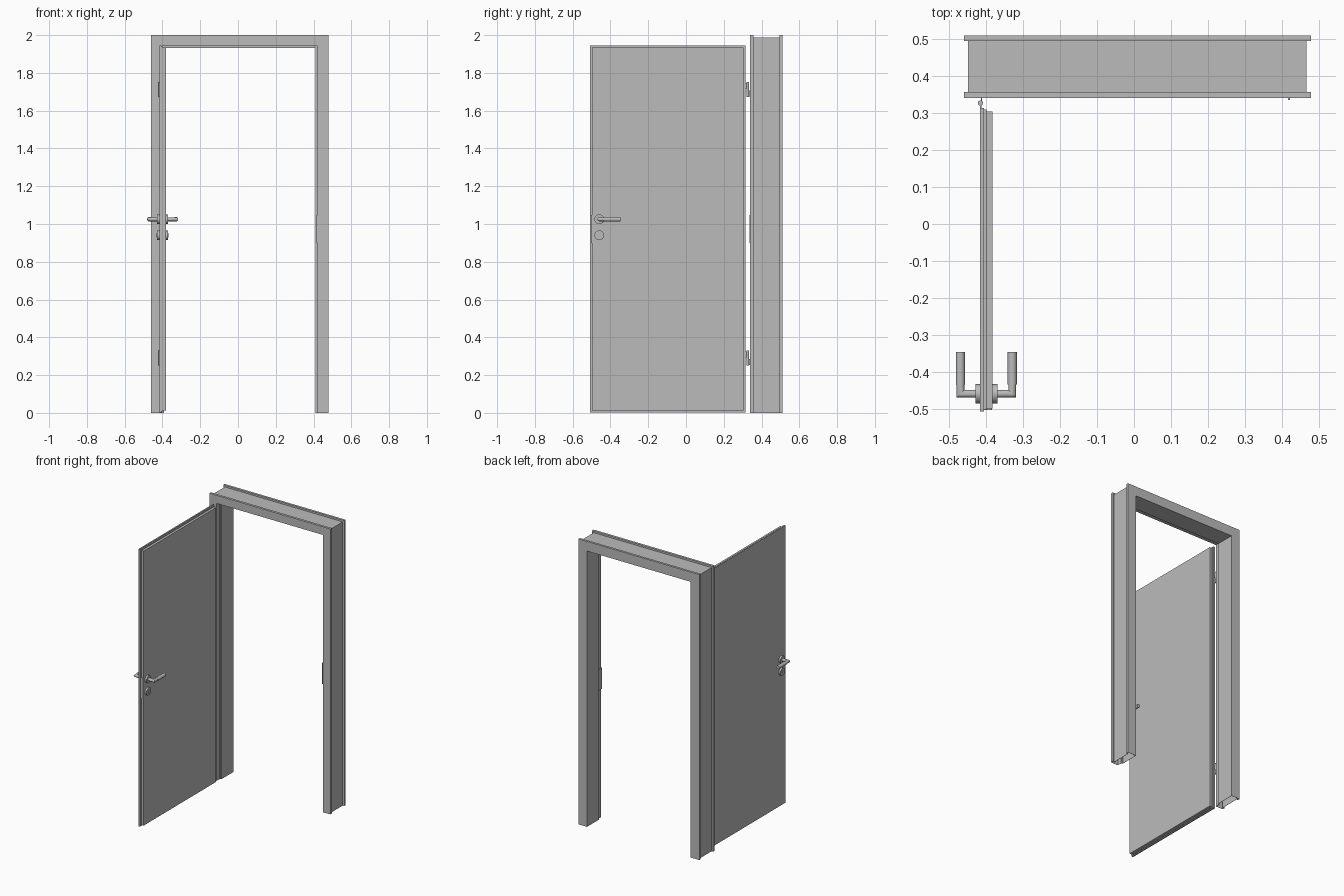
import bpy, bmesh
from math import radians, pi, sin, cos
from mathutils import Vector

cube = bpy.data.objects.get("Cube")
if cube:
    bpy.data.objects.remove(cube, do_unlink=True)

grey = bpy.data.materials.new("plain grey")
grey.use_nodes = True
colour = (0.5, 0.5, 0.5, 1)
grey.diffuse_color = colour
grey.node_tree.nodes["Principled BSDF"].inputs["Base Color"].default_value = colour


def finish(name, bm, smooth=False):
    bmesh.ops.recalc_face_normals(bm, faces=bm.faces)
    mesh = bpy.data.meshes.new(name)
    bm.to_mesh(mesh)
    bm.free()
    mesh.materials.append(grey)
    ob = bpy.data.objects.new(name, mesh)
    bpy.context.collection.objects.link(ob)
    if smooth:
        bpy.ops.object.select_all(action='DESELECT')
        ob.select_set(True)
        bpy.context.view_layer.objects.active = ob
        bpy.ops.object.shade_smooth_by_angle(angle=radians(35))
    return ob


def box(name, x, y, z):
    bm = bmesh.new()
    bmesh.ops.create_cube(bm, size=1)
    for v in bm.verts:
        v.co = [lo + (c + 0.5) * (hi - lo) for c, (lo, hi) in zip(v.co, (x, y, z))]
    return finish(name, bm)


def rod(name, start, end, radius, sides=24):
    start, end = Vector(start), Vector(end)
    axis = end - start
    bm = bmesh.new()
    bmesh.ops.create_cone(bm, cap_ends=True, segments=sides, radius1=radius,
                          radius2=radius, depth=axis.length)
    turn = axis.to_track_quat('Z', 'Y').to_matrix()
    for v in bm.verts:
        v.co = turn @ v.co + (start + end) / 2
    return finish(name, bm, True)


# Hollow door frame: one section swept up, across and down with mitred corners
LEFT, RIGHT, TOP = -0.46, 0.478, 2.0
section = [(0, 0.34), (0.057, 0.34), (0.057, 0.372), (0.063, 0.372), (0.063, 0.378),
           (0.068, 0.378), (0.068, 0.51), (0, 0.51), (0, 0.494), (0.012, 0.494),
           (0.012, 0.357), (0, 0.357)]
bm = bmesh.new()
rings = [[], [], [], []]
for d, y in section:
    path = ((LEFT + d, 0), (LEFT + d, TOP - d), (RIGHT - d, TOP - d), (RIGHT - d, 0))
    for ring, (x, z) in zip(rings, path):
        ring.append(bm.verts.new((x, y, z)))
for a, b in zip(rings, rings[1:]):
    for i in range(len(section)):
        j = (i + 1) % len(section)
        bm.faces.new((a[i], a[j], b[j], b[i]))
frame = finish("door_frame", bm)
sheet = frame.modifiers.new("sheet", 'SOLIDIFY')
sheet.thickness = 0.002
sheet.offset = -1

# Strike plate on the frame
box("strike_plate", (0.416, 0.422), (0.335, 0.371), (0.9, 1.047))

# Rebated door leaf, standing open
box("door_lip", (-0.416, -0.406), (-0.507, 0.314), (0.002, 1.945))
box("door_rebate", (-0.406, -0.399), (-0.502, 0.309), (0.007, 1.940))
box("door_body", (-0.399, -0.382), (-0.498, 0.304), (0.012, 1.935))
box("lock_plate", (-0.404, -0.384), (-0.503, -0.497), (0.9, 1.047))

# Hinges
for label, low in (("upper", 1.672), ("lower", 0.25)):
    rod(label + "_hinge_pin", (-0.415, 0.327, low), (-0.415, 0.327, low + 0.079), 0.007, 16)
    box(label + "_hinge_frame_leaf", (-0.414, -0.411), (0.327, 0.342), (low + 0.004, low + 0.036))
    box(label + "_hinge_door_leaf", (-0.416, -0.412), (0.308, 0.327), (low + 0.042, low + 0.075))

# Lever handles, rosettes and lock escutcheons on both faces
HY, HZ, LOCK_Z = -0.459, 1.025, 0.94
MID = -0.399


def lever(name, side):
    """L-shaped lever with a mitred bend and a thicker round grip."""
    x_out = MID + side * 0.07
    r, n = 0.0105, 20
    bm = bmesh.new()
    loops = [[], [], []]
    for i in range(n):
        u, w = r * cos(2 * pi * i / n), r * sin(2 * pi * i / n)
        loops[0].append(bm.verts.new((MID + side * 0.02, HY + u, HZ + w)))
        loops[1].append(bm.verts.new((x_out - side * u, HY + u, HZ + w)))
        loops[2].append(bm.verts.new((x_out - side * u, -0.43, HZ + w)))
    for a, b in zip(loops, loops[1:]):
        for i in range(n):
            j = (i + 1) % n
            bm.faces.new((a[i], a[j], b[j], b[i]))
    finish(name + "_lever_neck", bm, True)
    rod(name + "_lever_grip", (x_out, -0.434, HZ), (x_out, -0.346, HZ), 0.0123)


for name, side in (("outer", -1), ("inner", 1)):
    lever(name, side)
    face = MID + side * 0.014
    rim = MID + side * 0.0295
    rod(name + "_rosette", (face, HY, HZ), (rim, HY, HZ), 0.026, 32)
    rod(name + "_escutcheon", (face, HY, LOCK_Z), (rim, HY, LOCK_Z), 0.026, 32)
    # Profile cylinder: round barrel above a narrow body
    tip = rim + side * 0.002
    rod(name + "_lock_barrel", (face, HY, LOCK_Z + 0.004), (tip, HY, LOCK_Z + 0.004), 0.008, 16)
    box(name + "_lock_body", sorted((face, tip)), (HY - 0.004, HY + 0.004),
        (LOCK_Z - 0.012, LOCK_Z + 0.004))
